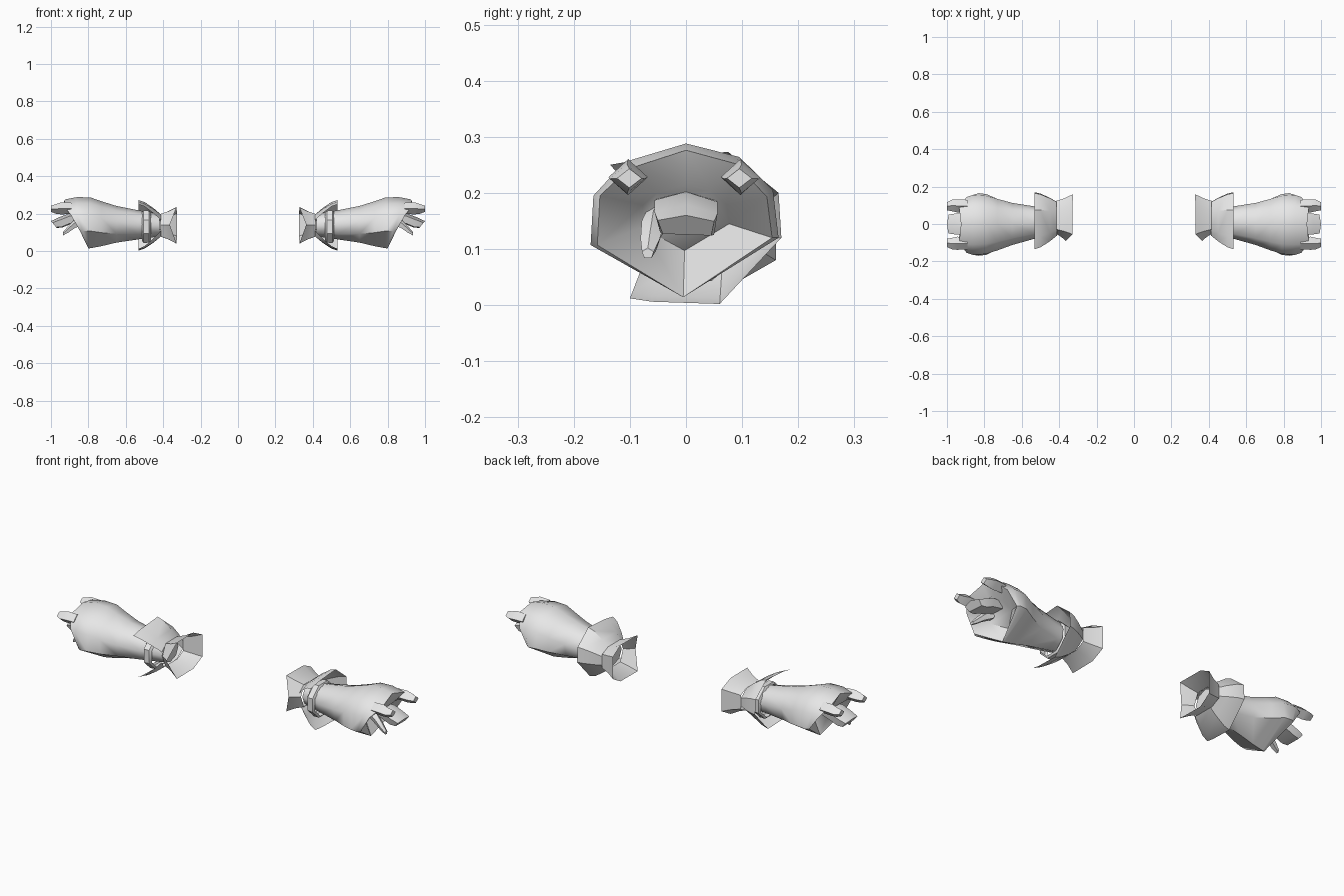
import bpy, bmesh, math

if "Cube" in bpy.data.objects:
    bpy.data.objects.remove(bpy.data.objects["Cube"])

grey = bpy.data.materials.new("plain grey")
grey.use_nodes = True
grey.diffuse_color = (0.8, 0.8, 0.8, 1)
grey.node_tree.nodes["Principled BSDF"].inputs["Base Color"].default_value = (0.8, 0.8, 0.8, 1)


def loft(name, rings, closed=True, cap_start=False, cap_end=False, angle=40):
    """Skin a list of point rings; build a left copy and a mirrored right copy."""
    for side, sx in (("left", 1), ("right", -1)):
        bm = bmesh.new()
        vs = [[bm.verts.new((sx * x, y, z)) for x, y, z in r] for r in rings]
        n = len(rings[0])
        for a, b in zip(vs, vs[1:]):
            for i in range(n if closed else n - 1):
                j = (i + 1) % n
                bm.faces.new((a[i], a[j], b[j], b[i]))
        if cap_start:
            bm.faces.new(vs[0])
        if cap_end:
            bm.faces.new(vs[-1])
        bmesh.ops.recalc_face_normals(bm, faces=bm.faces)
        mesh = bpy.data.meshes.new(f"{side}_{name}")
        bm.to_mesh(mesh)
        bm.free()
        mesh.materials.append(grey)
        ob = bpy.data.objects.new(f"{side}_{name}", mesh)
        bpy.context.collection.objects.link(ob)
        bpy.ops.object.select_all(action="DESELECT")
        ob.select_set(True)
        bpy.context.view_layer.objects.active = ob
        bpy.ops.object.shade_smooth_by_angle(angle=math.radians(angle))


def oval(x, cy, cz, ry, rz, n, turn=0.0):
    return [(x, cy + ry * math.sin(turn + math.tau * i / n),
             cz + rz * math.cos(turn + math.tau * i / n)) for i in range(n)]


# Forearm and paw: a round wrist swelling into a section with a V underside
PAW = [(0, .288), (.095, .264), (.155, .205), (.165, .12),
       (-.005, .014), (-.17, .107), (-.165, .195), (-.11, .255)]


def arm_ring(x, cy, cz, ry, rz, blend):
    """Mix an oval with the scaled paw section."""
    out = []
    for (_, oy, oz), (py, pz) in zip(oval(x, cy, cz, ry, rz, 8), PAW):
        qy, qz = cy + py * ry / .168, cz + (pz - .151) * rz / .137
        out.append((x, oy + (qy - oy) * blend, oz + (qz - oz) * blend))
    return out


rim_x = [.925, .935, .895, .845, .80, .845, .895, .935]
rim = [(x, y * .93, z - (.012 if z > .2 else 0)) for x, (y, z) in zip(rim_x, PAW)]
rim[4] = (.80, -.005, .014)
palm = [(x - .035, y * .5, .165 + (z - .165) * .45) for x, y, z in rim]
loft("forearm", [
    arm_ring(.42, .02, .138, .07, .06, 0),
    arm_ring(.535, .008, .14, .088, .078, .2),
    arm_ring(.65, .002, .143, .115, .098, .5),
    arm_ring(.73, 0, .146, .143, .12, .8),
    arm_ring(.79, 0, .151, .163, .136, 1),
    [(min(x, .862) if z > .15 else min(x, .83) if z > .05 else .8, y, z)
     for (x, _, _), (y, z) in zip(rim, PAW)],
    rim, palm], cap_start=True, cap_end=True, angle=50)

# Two upper claws curling down at the front corners
for label, cy in (("front", -.103), ("back", .097)):
    loft(f"{label}_claw", [
        oval(.89, cy, .228, .032, .03, 4),
        oval(.945, cy, .228, .035, .032, 4),
        oval(.972, cy * 1.02, .225, .031, .026, 4),
        oval(.999, cy * .98, .226, .022, .017, 4)],
        cap_start=True, cap_end=True)

# Broad middle finger sloping down from the palm
FINGER = [(0, .03), (.056, .012), (.05, -.03), (-.046, -.025), (-.056, .015)]
loft("middle_finger", [
    [(x + dz * lean, y * w, cz + dz * h) for y, dz in FINGER]
    for x, cz, w, h, lean in ((.84, .18, .85, .8, 0), (.90, .172, 1, 1, 0),
                              (.95, .152, 1, .9, .3), (.985, .142, .9, .6, .5))],
    cap_start=True, cap_end=True)

# Small thumb below
loft("thumb", [
    oval(.83, -.045, .165, .024, .028, 5),
    oval(.875, -.058, .142, .022, .026, 5),
    oval(.91, -.064, .112, .018, .019, 5),
    oval(.935, -.068, .092, .011, .010, 5)], cap_start=True, cap_end=True)

# Flared cuff, open along the front
NECK = [(-.062, .165), (-.03, .195), (.07, .195), (.118, .16),
        (.118, .115), (.065, .078), (-.045, .078), (-.062, .11)]
FLARE = [(-.135, .25), (-.07, .262), (.075, .273), (.165, .2),
         (.17, .12), (.06, .002), (-.06, .006), (-.1, .012)]


def cuff_ring(x, t):
    return [(x, a + (c - a) * t, b + (d - b) * t)
            for (a, b), (c, d) in zip(NECK, FLARE)]


loft("cuff", [cuff_ring(.412, 0), cuff_ring(.45, .42), cuff_ring(.50, .86),
              cuff_ring(.533, 1)], closed=False, angle=35)

# Hexagonal wrist trumpet with a notch in its front edge
MOUTH = [(.325, .16, .20), (.33, .09, .235), (.328, -.055, .235), (.365, -.09, .14),
         (.328, -.055, .04), (.33, .09, .04), (.325, .16, .08)]
neck = [(.415, .035 + (y - .035) * .71, .138 + (z - .138) * .62) for _, y, z in MOUTH]
mid = [((a[0] + b[0]) / 2, a[1] * .4 + b[1] * .6, a[2] * .4 + b[2] * .6)
       for a, b in zip(MOUTH, neck)]
loft("wrist_trumpet", [MOUTH, mid, neck], angle=35)

# Bracelet inside the cuff opening
loft("bracelet", [oval(x, .008, .13, ry, rz, 8, math.pi / 8) for x, ry, rz in
                  ((.465, .086, .082), (.475, .098, .092),
                   (.505, .1, .094), (.512, .088, .084))], angle=35)
